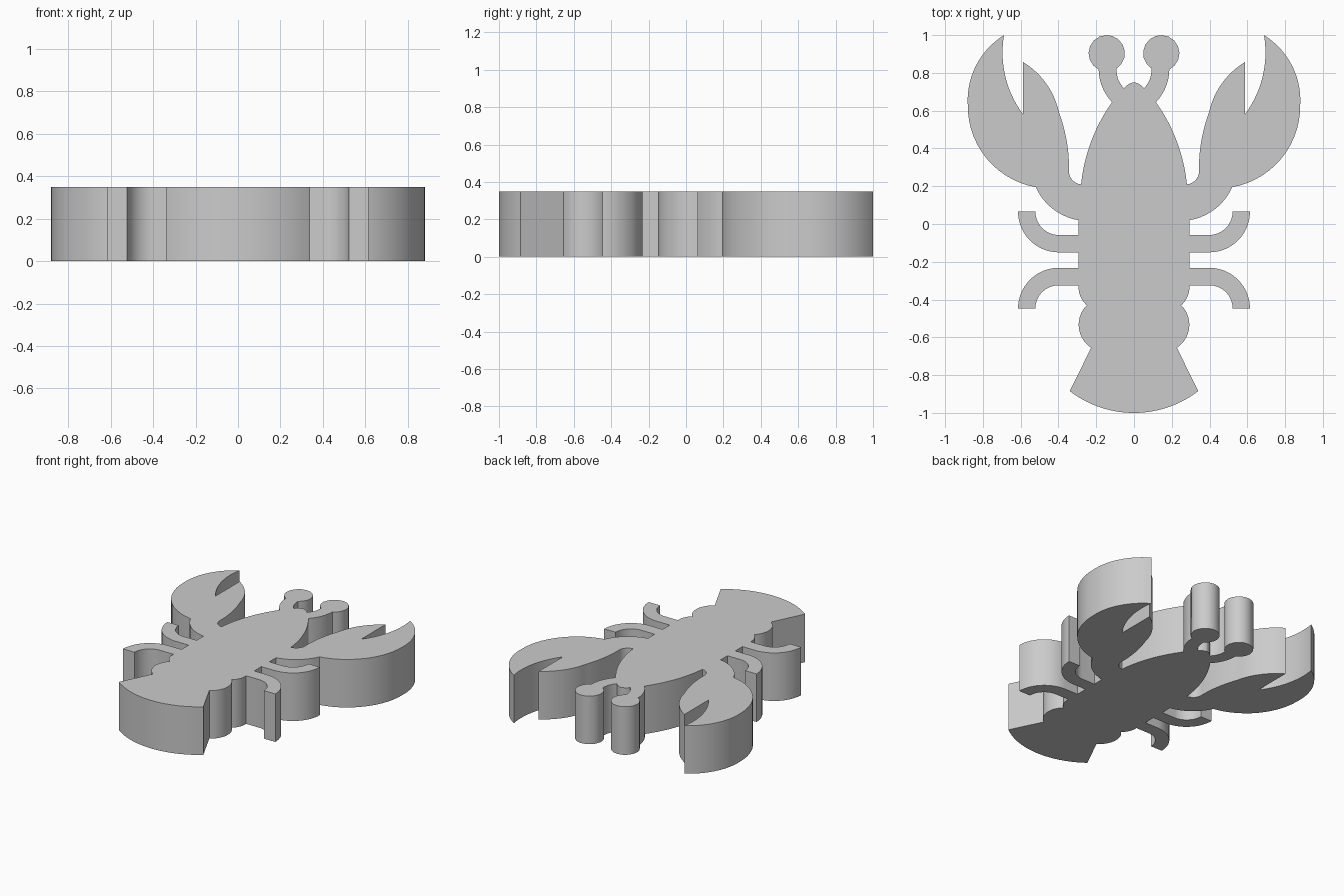
import bpy, bmesh, math
from mathutils import Vector

if "Cube" in bpy.data.objects:
    bpy.data.objects.remove(bpy.data.objects["Cube"])

HEIGHT = 0.35


def arc(a, m, b, n=14):
    """Points after a, up to b, on the circle through a, m and b."""
    a, m, b = Vector(a), Vector(m), Vector(b)
    u, v = m - a, b - a
    d = 2 * (u.x * v.y - u.y * v.x)
    c = a + Vector((v.y * u.dot(u) - u.y * v.dot(v),
                    u.x * v.dot(v) - v.x * u.dot(u))) / d
    ang = [math.atan2(p.y - c.y, p.x - c.x) for p in (a, m, b)]
    sweep = (ang[2] - ang[0]) % math.tau
    if (ang[1] - ang[0]) % math.tau > sweep:
        sweep -= math.tau
    r = (a - c).length
    pts = [c + r * Vector((math.cos(ang[0] + sweep * i / n),
                           math.sin(ang[0] + sweep * i / n)))
           for i in range(1, n)]
    return [tuple(p) for p in pts] + [tuple(b)]


# Half outline from nose to tail: 2 numbers = straight to, 4 = arc via, to
K = math.sqrt(0.5)
steps = [
    # nose, eye stalk, round eye, stalk
    (0.03, 0.739, 0.053, 0.718),
    (0.083, 0.765, 0.093, 0.823),
    (0.145, 1.0, 0.187, 0.818),
    (0.168, 0.725, 0.116, 0.645),
    # head side and armpit
    (0.222, 0.45, 0.28, 0.21),
    (0.328, 0.235, 0.344, 0.29),
    # small pincer
    (0.354, 0.425, 0.397, 0.59),
    (0.466, 0.745, 0.587, 0.857),
    (0.587, 0.58),
    # large pincer
    (0.657, 0.705, 0.688, 1.0),
    (0.825, 0.86, 0.88, 0.63),
    (0.783, 0.35, 0.52, 0.195),
    # arm
    (0.43, 0.08, 0.293, 0.02),
    # front leg
    (0.293, -0.058), (0.40, -0.058),
    (0.40 + 0.122 * K, 0.065 - 0.122 * K, 0.522, 0.065),
    (0.614, 0.065),
    (0.40 + 0.214 * K, 0.065 - 0.214 * K, 0.40, -0.15),
    (0.293, -0.15),
    # rear leg
    (0.293, -0.232), (0.40, -0.232),
    (0.40 + 0.214 * K, -0.447 + 0.214 * K, 0.614, -0.447),
    (0.522, -0.447),
    (0.40 + 0.122 * K, -0.447 + 0.122 * K, 0.40, -0.325),
    (0.293, -0.325),
    # body segments
    (0.284, -0.383, 0.25, -0.43),
    (0.293, -0.53, 0.227, -0.655),
    # tail fan
    (0.34, -0.885),
    (0.178, -0.971, 0.0, -1.0),
]
half = [(0.0, 0.75)]
for s in steps:
    half += [s] if len(s) == 2 else arc(half[-1], s[:2], s[2:])
outline = half + [(-x, y) for x, y in reversed(half[1:-1])]

# Solid body: outline face extruded upward
bm = bmesh.new()
base = bm.faces.new([bm.verts.new((x, y, 0)) for x, y in outline])
top = bmesh.ops.extrude_face_region(bm, geom=[base], use_keep_orig=True)
bmesh.ops.translate(bm, vec=(0, 0, HEIGHT),
                    verts=[g for g in top["geom"] if isinstance(g, bmesh.types.BMVert)])
bmesh.ops.recalc_face_normals(bm, faces=bm.faces)
mesh = bpy.data.meshes.new("lobster_body")
bm.to_mesh(mesh)
bm.free()

grey = bpy.data.materials.new("plain grey")
grey.diffuse_color = (0.6, 0.6, 0.6, 1)
grey.use_nodes = True
grey.node_tree.nodes["Principled BSDF"].inputs["Base Color"].default_value = grey.diffuse_color
mesh.materials.append(grey)
body = bpy.data.objects.new("lobster_body", mesh)
bpy.context.collection.objects.link(body)
bpy.context.view_layer.objects.active = body
body.select_set(True)
bpy.ops.object.shade_smooth_by_angle(angle=math.radians(30))
